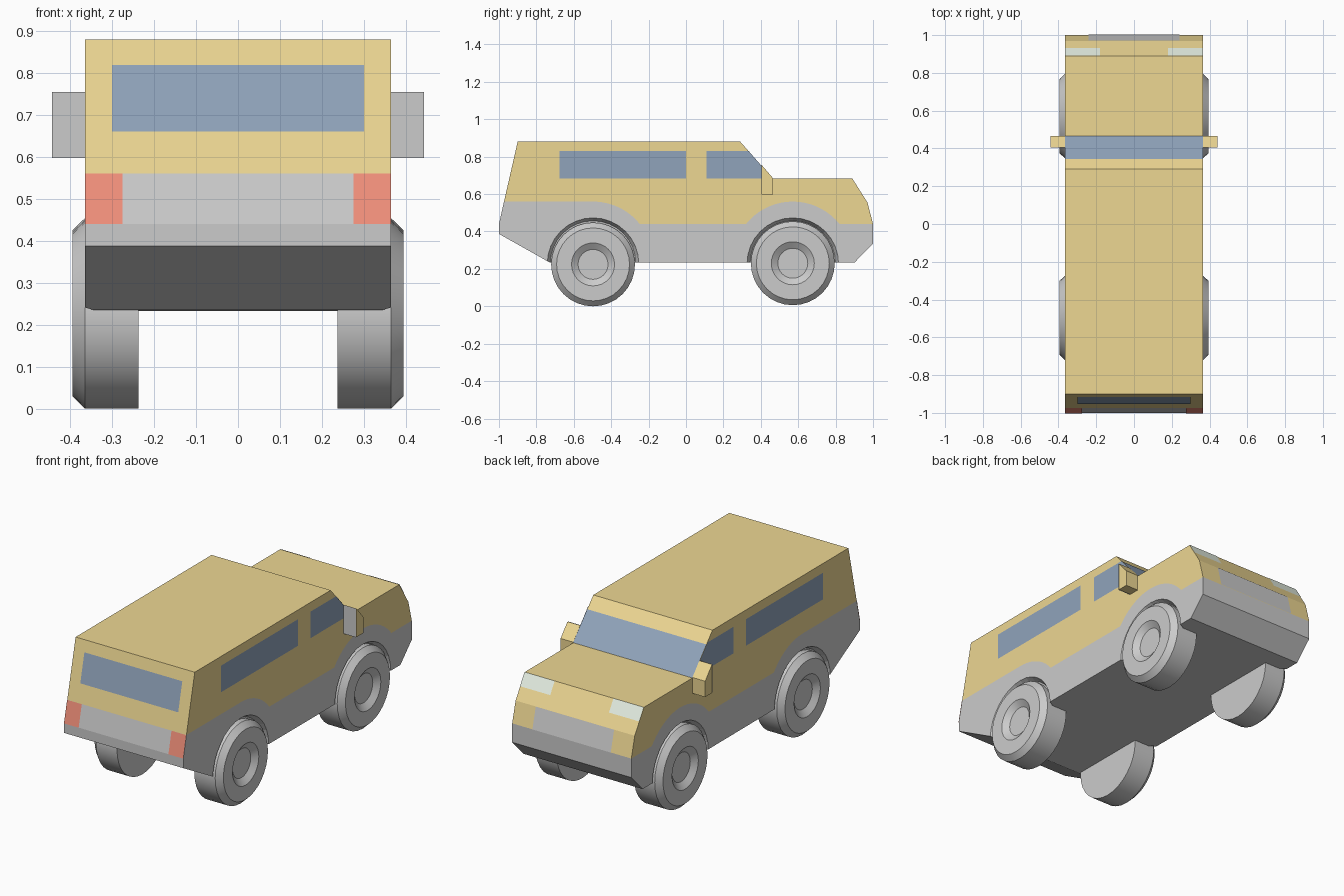
import bpy, bmesh, math
from mathutils import Vector

if "Cube" in bpy.data.objects:
    bpy.data.objects.remove(bpy.data.objects["Cube"])

W = 0.365                      # half width of the body
AXLES = {"front": 0.571, "rear": -0.497}
HUB_Z, TYRE_R = 0.226, 0.224


def colour(name, rgb):
    m = bpy.data.materials.new(name)
    m.diffuse_color = (*rgb, 1)
    m.use_nodes = True
    m.node_tree.nodes["Principled BSDF"].inputs["Base Color"].default_value = m.diffuse_color
    return m


YELLOW = colour("yellow_paint", (0.85, 0.68, 0.29))
GLASS = colour("window_glass", (0.28, 0.37, 0.50))
RED = colour("tail_red", (0.90, 0.28, 0.20))
LAMP = colour("lamp_white", (0.80, 0.88, 0.78))


def finish(name, bm, mat=None):
    me = bpy.data.meshes.new(name)
    bm.to_mesh(me)
    bm.free()
    ob = bpy.data.objects.new(name, me)
    bpy.context.collection.objects.link(ob)
    if mat:
        me.materials.append(mat)
    return ob


def extrude(name, yz, x0, x1, mat=None):
    """Extrude a side profile (y, z) from x0 to x1."""
    bm = bmesh.new()
    f = bm.faces.new([bm.verts.new((x0, y, z)) for y, z in yz])
    g = bmesh.ops.extrude_face_region(bm, geom=[f])["geom"]
    bmesh.ops.translate(bm, vec=(x1 - x0, 0, 0),
                        verts=[v for v in g if isinstance(v, bmesh.types.BMVert)])
    bmesh.ops.recalc_face_normals(bm, faces=bm.faces)
    return finish(name, bm, mat)


def lathe(name, xr, n=32):
    """Revolve (x, radius) points about the x axis."""
    bm = bmesh.new()
    vs = [bm.verts.new((x, 0, r)) for x, r in xr]
    es = [bm.edges.new(p) for p in zip(vs, vs[1:])]
    bmesh.ops.spin(bm, geom=vs + es, cent=(0, 0, 0), axis=(1, 0, 0),
                   angle=math.tau, steps=n)
    bmesh.ops.remove_doubles(bm, verts=bm.verts, dist=1e-4)
    bmesh.ops.recalc_face_normals(bm, faces=bm.faces)
    return finish(name, bm)


def panel(name, pts, mat=None):
    """Flat panel laid just outside the body surface."""
    bm = bmesh.new()
    f = bm.faces.new([bm.verts.new(p) for p in pts])
    f.normal_update()
    if f.normal.dot(f.calc_center_median() - Vector((0, 0, 0.5))) < 0:
        f.normal_flip()
    bmesh.ops.translate(bm, verts=bm.verts, vec=f.normal * 0.002)
    return finish(name, bm, mat)


def band(name, a, b, t0, t1, x0, x1, mat=None):
    """Panel on the sloped face running from a to b (y, z), between fractions t0 and t1."""
    a, b = Vector(a), Vector(b)
    p, q = a.lerp(b, t0), a.lerp(b, t1)
    return panel(name, [(x0, *p), (x1, *p), (x1, *q), (x0, *q)], mat)


# Paint line with raised curves over the wheels
def arch(cy, a0, a1, n=10):
    return [(cy + 0.32 * math.cos(math.radians(a0 + (a1 - a0) * i / n)),
             0.24 + 0.32 * math.sin(math.radians(a0 + (a1 - a0) * i / n)))
            for i in range(n + 1)]


TAIL, ROOF_B, ROOF_F = (-1, 0.44), (-0.90, 0.88), (0.29, 0.88)
COWL, HOOD, NOSE, CHIN = (0.465, 0.682), (0.89, 0.682), (0.97, 0.555), (1, 0.44)
line = [(-0.973, 0.56)] + arch(AXLES["rear"], 90, 38.7) \
    + arch(AXLES["front"], 141.3, 38.7, 18) + [CHIN]

# Body halves
extrude("upper_body", line + [NOSE, HOOD, COWL, ROOF_F, ROOF_B], -W, W, YELLOW)
lower = extrude("lower_body", line + [(1, 0.335), (0.90, 0.233), (-0.73, 0.235),
                                      (-1, 0.387), TAIL], -W, W)

# Wheels and their arches
for end, y in AXLES.items():
    for side, s in (("right", 1), ("left", -1)):
        wheel = lathe(f"{end}_{side}_wheel",
                      [(s * x, r) for x, r in
                       [(0.237, 0), (0.237, TYRE_R), (W, TYRE_R), (0.395, 0.195),
                        (0.395, 0.115), (0.37, 0.08), (0.37, 0)]])
        wheel.location = (0, y, HUB_Z + (-0.002 if end == "rear" else 0.004))
        bpy.ops.object.select_all(action='DESELECT')
        wheel.select_set(True)
        bpy.context.view_layer.objects.active = wheel
        bpy.ops.object.shade_smooth_by_angle(angle=math.radians(30))
        cutter = lathe(f"{end}_{side}_arch_cutter",
                       [(s * 0.335, 0), (s * 0.335, 0.229), (s * 0.375, 0.25), (s * 0.375, 0)])
        cutter.location = (0, y, HUB_Z + 0.002)
        cutter.hide_render = True
        cutter.hide_viewport = True
        mod = lower.modifiers.new(cutter.name, 'BOOLEAN')
        mod.operation, mod.object, mod.solver = 'DIFFERENCE', cutter, 'EXACT'

# Windscreen, rear window, grille
band("windscreen", ROOF_F, COWL, 0.3, 1, -W, W, GLASS)
band("rear_window", TAIL, ROOF_B, 0.5, 0.86, -0.30, 0.30, GLASS)
band("grille", NOSE, CHIN, 0, 1, -0.24, 0.24)

# Mirrored side parts
for side, s in (("right", 1), ("left", -1)):
    panel(f"{side}_rear_side_window",
          [(s * W, y, z) for y, z in [(-0.675, 0.683), (0, 0.683), (0, 0.83), (-0.675, 0.83)]], GLASS)
    panel(f"{side}_front_side_window",
          [(s * W, y, z) for y, z in [(0.11, 0.683), (0.463, 0.683), (0.335, 0.83), (0.11, 0.83)]], GLASS)
    band(f"{side}_headlight", HOOD, NOSE, 0, 0.5, s * 0.18, s * W, LAMP)
    band(f"{side}_tail_light", TAIL, ROOF_B, 0, 0.273, s * 0.275, s * W, RED)
    extrude(f"{side}_door_mirror", [(0.405, 0.597), (0.465, 0.597), (0.465, 0.685), (0.405, 0.755)],
            s * W, s * 0.443, YELLOW)
    panel(f"{side}_mirror_glass",
          [(s * x, 0.403, z) for x, z in [(W, 0.597), (0.443, 0.597), (0.443, 0.755), (W, 0.755)]]
          ).location.y = 0 - 0.004
